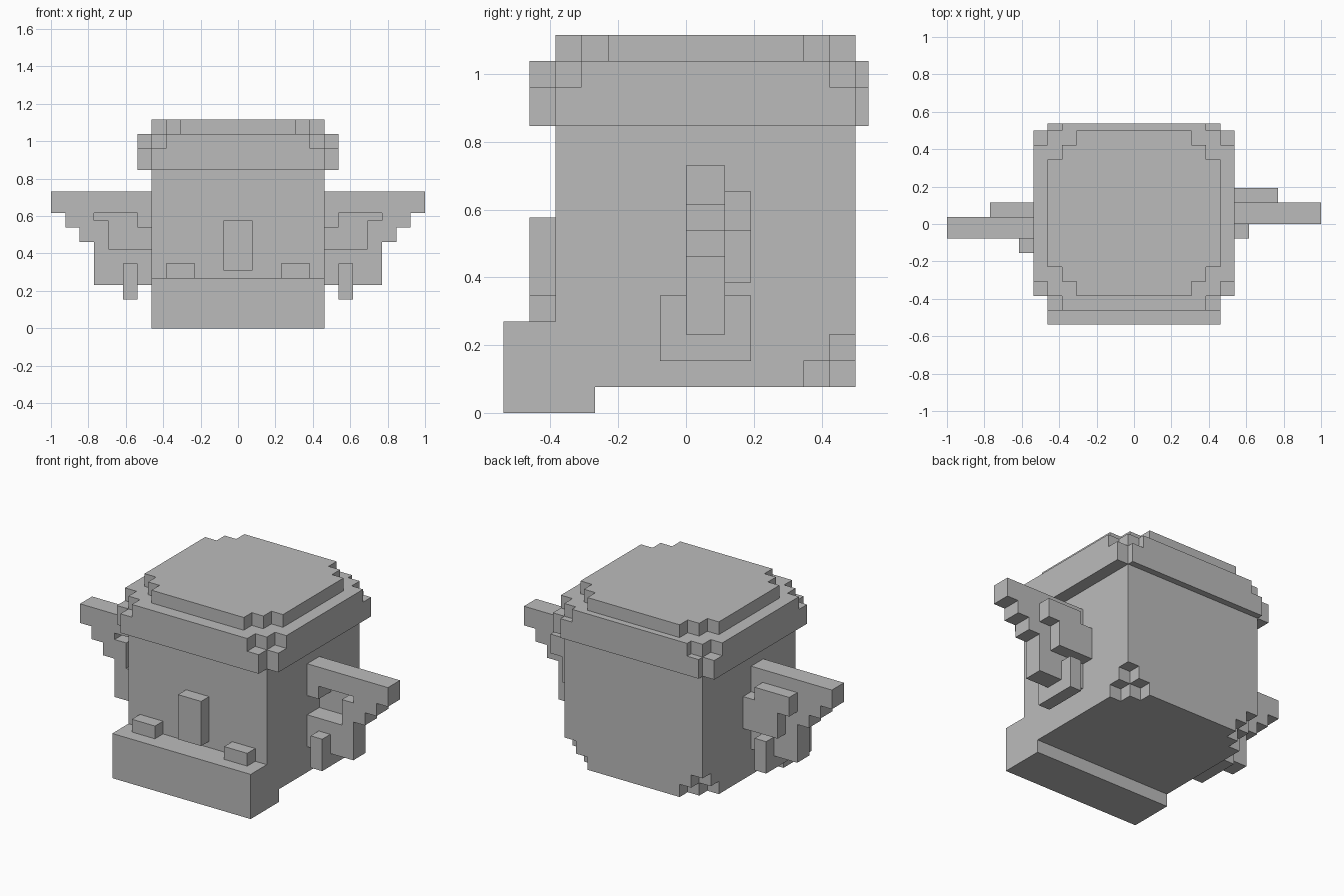
import bpy
import bmesh

if "Cube" in bpy.data.objects:
    bpy.data.objects.remove(bpy.data.objects["Cube"], do_unlink=True)

U = 1 / 13  # size of one block

grey = bpy.data.materials.new("plain_grey")
grey.use_nodes = True
grey.diffuse_color = (0.5, 0.5, 0.5, 1)
grey.node_tree.nodes["Principled BSDF"].inputs["Base Color"].default_value = (0.5, 0.5, 0.5, 1)


def prism(name, outline, axis, lo, hi):
    """Extrude a flat outline, given in block units, along one axis."""
    bm = bmesh.new()
    points = []
    for a, b in outline:
        p = [a, b]
        p.insert(axis, lo)
        points.append(bm.verts.new([c * U for c in p]))
    face = bm.faces.new(points)
    grown = bmesh.ops.extrude_face_region(bm, geom=[face])["geom"]
    shift = [0, 0, 0]
    shift[axis] = (hi - lo) * U
    bmesh.ops.translate(bm, vec=shift, verts=[g for g in grown if isinstance(g, bmesh.types.BMVert)])
    bmesh.ops.recalc_face_normals(bm, faces=bm.faces)
    mesh = bpy.data.meshes.new(name)
    bm.to_mesh(mesh)
    bm.free()
    mesh.materials.append(grey)
    obj = bpy.data.objects.new(name, mesh)
    bpy.context.collection.objects.link(obj)
    return obj


def box(name, x, y, z):
    return prism(name, [(x[0], y[0]), (x[1], y[0]), (x[1], y[1]), (x[0], y[1])], 2, *z)


def stepped(x0, y0, x1, y1, front, back):
    """Rectangle whose front and back corners are cut into block steps."""
    def corner(cx, cy, sx, sy, n):
        pts = [(cx + sx * n, cy)]
        for i in range(n):
            pts += [(cx + sx * (n - i), cy + sy * (i + 1)), (cx + sx * (n - i - 1), cy + sy * (i + 1))]
        return pts
    return (corner(x0, y0, 1, 1, front)[::-1] + corner(x1, y0, -1, 1, front)
            + corner(x1, y1, -1, -1, back)[::-1] + corner(x0, y1, 1, -1, back))


def notched(a0, a1):
    """Brim band profile with its upper ends cut off."""
    return [(a0, 11), (a1, 11), (a1, 12.5), (a1 - 1, 12.5),
            (a1 - 1, 13.5), (a0 + 1, 13.5), (a0 + 1, 12.5), (a0, 12.5)]


# Body, stacked in layers with stepped corners
prism("body_bottom", stepped(-6, -3.5, 6, 6.5, 0, 2), 2, 1, 2)
prism("body_lower", stepped(-6, -3.5, 6, 6.5, 0, 1), 2, 2, 3)
box("body_middle", (-6, 6), (-3.5, 6.5), (3, 3.5))
box("body", (-6, 6), (-5, 6.5), (3.5, 13.5))
prism("crown", stepped(-6, -5, 6, 6.5, 2, 2), 2, 13.5, 14.5)

# Base and face
box("front_base", (-6, 6), (-7, -3.5), (0, 3.5))
box("nose", (-1, 1), (-6, -5), (4, 7.5))

# Brim around the top
prism("brim_front", notched(-6, 6), 1, -6, -5)
prism("brim_back", notched(-6, 6), 1, 6.5, 7)

# Wing plate with an opening, and the panel behind the opening
wing = [(6, 9.5), (13, 9.5), (13, 8), (12, 8), (12, 7), (11, 7), (11, 6), (10, 6), (10, 3),
        (6, 3), (6, 5.5), (9, 5.5), (9, 7.5), (10, 7.5), (10, 8), (7, 8), (7, 7), (6, 7)]
panel = [(6, 5), (9, 5), (9, 7), (10, 7), (10, 8.5), (7, 8.5), (7, 7.5), (6, 7.5)]

# Paired parts; the right wing sits one block further forward
for side, s, y in (("left", 1, 0), ("right", -1, -1)):
    prism(side + "_brim", notched(-5, 6.5), 0, 6 * s, 7 * s)
    box(side + "_foot_block", (3 * s, 5 * s), (-6, -5), (3.5, 4.5))
    prism(side + "_wing", [(s * a, b) for a, b in wing], 1, y, y + 1.5)
    prism(side + "_wing_panel", [(s * a, b) for a, b in panel], 1, y + 1.5, y + 2.5)
    box(side + "_wing_peg", (7 * s, 8 * s), (y - 1, y + 2.5), (2, 4.5))
